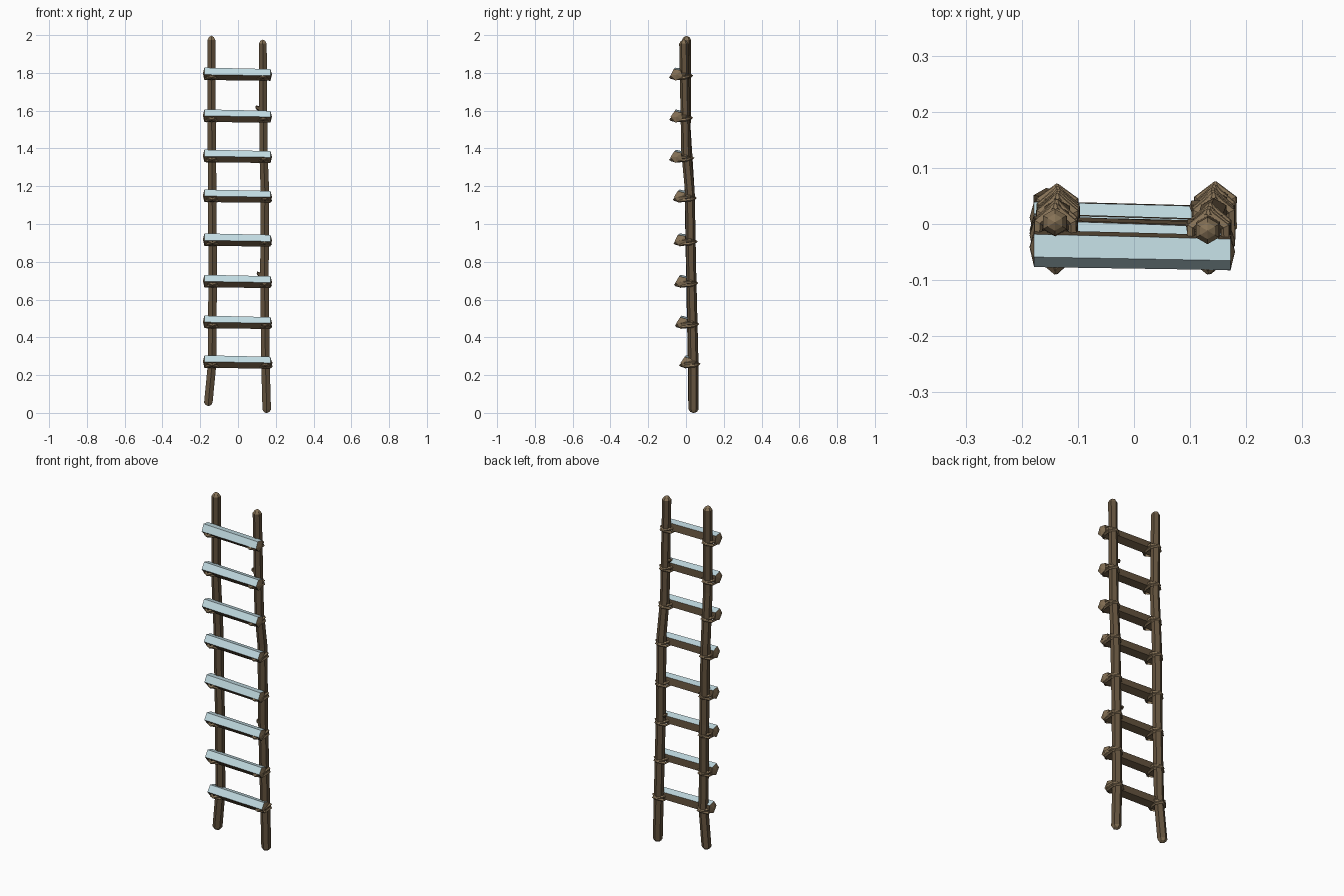
import bpy, bmesh, math, random
from mathutils import Vector, Matrix

if "Cube" in bpy.data.objects:
    bpy.data.objects.remove(bpy.data.objects["Cube"])

random.seed(4)


def material(name, rgb):
    m = bpy.data.materials.new(name)
    m.diffuse_color = (*rgb, 1)
    m.use_nodes = True
    m.node_tree.nodes["Principled BSDF"].inputs["Base Color"].default_value = m.diffuse_color
    return m


BARK = material("dark bark", (0.125, 0.085, 0.047))
TAN = material("cut wood and rope", (0.235, 0.165, 0.092))
SNOW = material("snow", (0.53, 0.70, 0.75))


def finish(name, bm, mats):
    bmesh.ops.recalc_face_normals(bm, faces=bm.faces)
    me = bpy.data.meshes.new(name)
    bm.to_mesh(me)
    bm.free()
    for m in mats:
        me.materials.append(m)
    ob = bpy.data.objects.new(name, me)
    bpy.context.collection.objects.link(ob)
    return ob


def sweep(bm, path, radii, u, v, sides, turn, tip, end_mat):
    """Straight-sided log through path points, with pointed ends."""
    rings = []
    for p, r in zip(path, radii):
        ring = []
        for k in range(sides):
            a = turn + math.tau * k / sides
            ring.append(bm.verts.new(Vector(p) + (u * math.cos(a) + v * math.sin(a)) * r))
        rings.append(ring)
    for a, b in zip(rings, rings[1:]):
        for k in range(sides):
            j = (k + 1) % sides
            bm.faces.new((a[k], a[j], b[j], b[k]))
    for ring, p, q in ((rings[0], path[0], path[1]), (rings[-1], path[-1], path[-2])):
        out = (Vector(p) - Vector(q)).normalized()
        apex = bm.verts.new(Vector(p) + out * tip)
        for k in range(sides):
            bm.faces.new((ring[k], ring[(k + 1) % sides], apex)).material_index = end_mat


X, Y, Z = Vector((1, 0, 0)), Vector((0, 1, 0)), Vector((0, 0, 1))

# Rails: crooked upright poles
LEFT = [(-0.157, 0.038, 0.055), (-0.137, 0.036, 0.26), (-0.134, 0.026, 0.75),
        (-0.137, 0.018, 1.2), (-0.139, 0.0, 1.5), (-0.141, 0.003, 1.975)]
RIGHT = [(0.152, 0.04, 0.018), (0.145, 0.04, 0.27), (0.14, 0.028, 0.75),
         (0.142, 0.02, 1.18), (0.135, 0.0, 1.38), (0.131, -0.012, 1.955)]


def at(path, z):
    for a, b in zip(path, path[1:]):
        if z <= b[2]:
            return Vector(a).lerp(Vector(b), (z - a[2]) / (b[2] - a[2]))
    return Vector(path[-1])


for name, path in (("left_rail", LEFT), ("right_rail", RIGHT)):
    bm = bmesh.new()
    low, high = Vector(path[0]), Vector(path[-1])
    # Narrowed cut ends
    pts = [low - Z * 0.012] + list(path) + [high + Z * 0.014]
    radii = [0.018, 0.026, 0.026, 0.026, 0.026, 0.025, 0.024, 0.015]
    sweep(bm, pts, radii, X, Y, 6, math.pi / 6, 0.008, 1)
    bm.faces.ensure_lookup_table()
    for f in bm.faces:
        if f.calc_center_median().z > high.z or f.calc_center_median().z < low.z:
            f.material_index = 1
    finish(name, bm, (BARK, TAN))

# Branch stubs on the right rail
for z in (0.72, 1.60):
    bm = bmesh.new()
    p = at(RIGHT, z)
    end = p + Vector((-0.038, 0.002, 0.018))
    sweep(bm, [p, end], [0.016, 0.011], Y, Z, 5, 0, 0.004, 1)
    finish("branch_stub", bm, (BARK, TAN))

# Rungs: (height, depth) from the ground up, snow on the upper faces
RUNGS = [(0.268, 0.008), (0.478, -0.015), (0.695, -0.02), (0.915, -0.022),
         (1.146, -0.026), (1.357, -0.045), (1.57, -0.045), (1.793, -0.046)]


def lashing(bm, centre, ry, tilt, pitch):
    """Six-sided rope loop round a rail and a rung."""
    rot = Matrix.Rotation(tilt, 3, "Y") @ Matrix.Rotation(pitch, 3, "X")
    rings = []
    for k in range(6):
        a = math.tau * k / 6
        out = Vector((math.sin(a), math.cos(a), 0))
        mid = Vector((0.037 * math.sin(a), ry * math.cos(a), 0))
        ring = []
        for j in range(4):
            b = math.tau * j / 4
            ring.append(bm.verts.new(
                centre + rot @ (mid + (out * math.cos(b) + Z * math.sin(b)) * 0.0085)))
        rings.append(ring)
    for k in range(6):
        a, b = rings[k], rings[(k + 1) % 6]
        for j in range(4):
            i = (j + 1) % 4
            bm.faces.new((a[j], a[i], b[i], b[j]))


for z, y in RUNGS:
    bm = bmesh.new()
    lean = random.uniform(0.003, 0.006)
    path = [(-0.178, y + lean, z + 0.004), (0, y, z + 0.001), (0.172, y - lean, z - 0.002)]
    sweep(bm, path, [0.035, 0.034, 0.033], Y, Z, 5,
          math.radians(186 + random.uniform(-5, 5)), 0.008, 1)
    bmesh.ops.recalc_face_normals(bm, faces=bm.faces)
    for f in bm.faces:
        if f.material_index == 0 and f.normal.z > 0.2:
            f.material_index = 2
    finish("rung", bm, (BARK, TAN, SNOW))

    # Crossed rope lashings
    bm = bmesh.new()
    for rail in (LEFT, RIGHT):
        p = at(rail, z)
        back, front = p.y + 0.026, y - 0.034
        c = Vector((p.x, (back + front) / 2, z - 0.012))
        for tilt in (0.3, -0.3):
            lashing(bm, c, (back - front) / 2 + 0.002, tilt, 0.08)
    finish("rope_lashing", bm, (TAN,))
